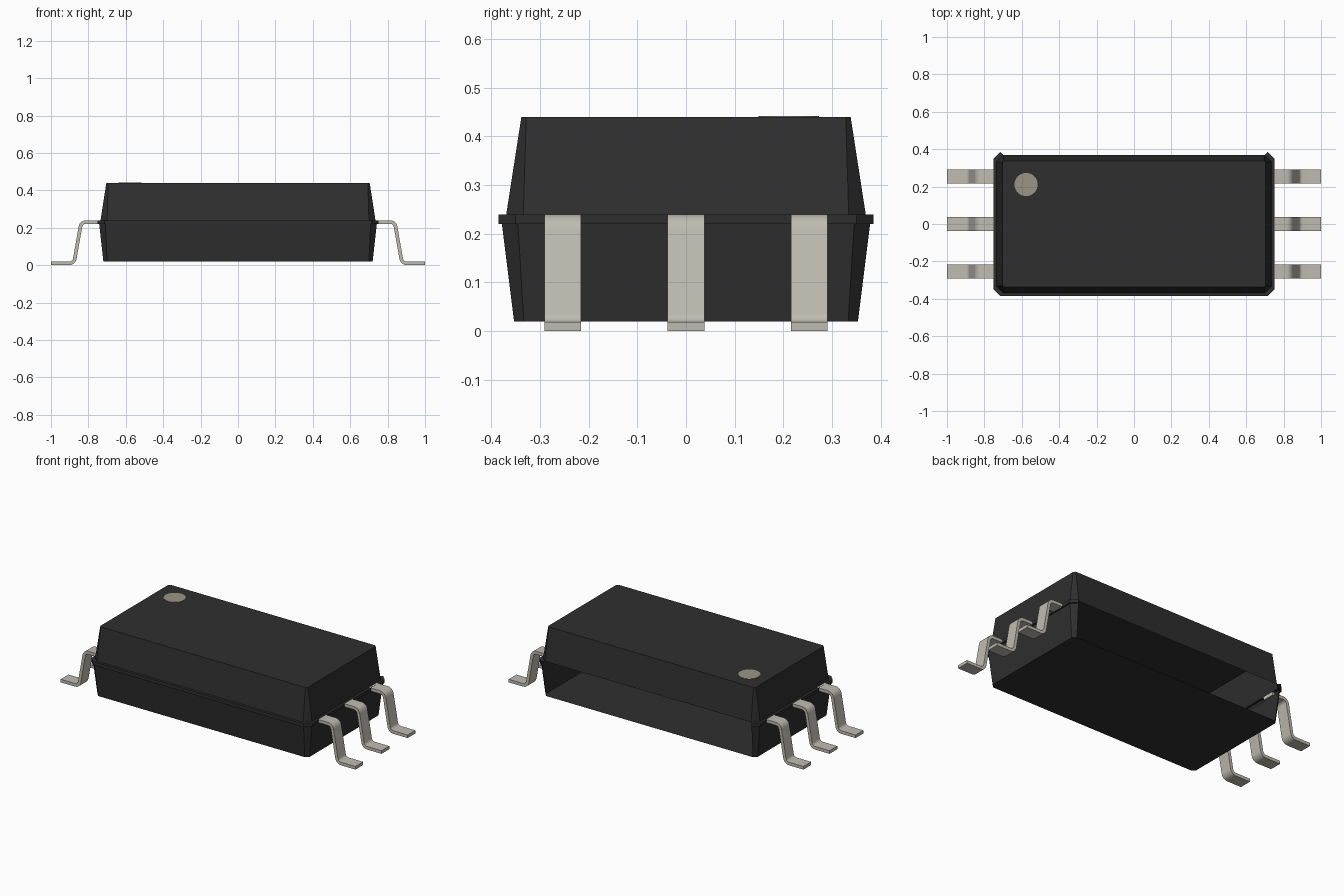
import bpy, bmesh, math
from mathutils import Vector

cube = bpy.data.objects.get("Cube")
if cube:
    bpy.data.objects.remove(cube, do_unlink=True)


def material(name, rgb):
    m = bpy.data.materials.new(name)
    m.use_nodes = True
    m.diffuse_color = (*rgb, 1)
    bsdf = m.node_tree.nodes["Principled BSDF"]
    bsdf.inputs["Base Color"].default_value = (*rgb, 1)
    bsdf.inputs["Roughness"].default_value = 0.6
    return m


BLACK = material("black plastic", (0.028, 0.028, 0.028))
METAL = material("tinned metal", (0.52, 0.50, 0.44))
MARK = material("marker grey", (0.33, 0.30, 0.24))


def add_object(name, bm, mat):
    mesh = bpy.data.meshes.new(name)
    bm.to_mesh(mesh)
    bm.free()
    ob = bpy.data.objects.new(name, mesh)
    bpy.context.collection.objects.link(ob)
    mesh.materials.append(mat)
    return ob


def ring(bm, hx, hy, c, z):
    """Rectangle with chamfered corners; the edge after vertex 3 is the back."""
    quarter = [(hx - c, -hy), (hx, c - hy), (hx, hy - c), (hx - c, hy)]
    pts = quarter + [(-x, -y) for x, y in quarter]
    return [bm.verts.new((x, y, z)) for x, y in pts]


def shell(name, sections, cap, open_back):
    """Stacked rings joined by walls, closed at one end only."""
    bm = bmesh.new()
    rings = [ring(bm, *s) for s in sections]
    for a, b in zip(rings, rings[1:]):
        for i in range(8):
            if open_back and i == 3:
                continue
            j = (i + 1) % 8
            bm.faces.new((a[i], a[j], b[j], b[i]))
    if cap == "bottom":
        bm.faces.new(rings[0][::-1])
    else:
        bm.faces.new(rings[-1])
    return add_object(name, bm, BLACK)


# Hollow body: lower half with a lip and an open back, upper half as a lid
shell("lower_body", [
    (0.72, 0.353, 0.02, 0.02),
    (0.742, 0.378, 0.033, 0.22),
    (0.75, 0.385, 0.035, 0.22),
    (0.75, 0.385, 0.035, 0.24),
    (0.735, 0.369, 0.035, 0.24),
], "bottom", True)
shell("upper_body", [
    (0.735, 0.369, 0.035, 0.24),
    (0.704, 0.338, 0.01, 0.44),
], "top", False)

# Round marker plate on the lid
bm = bmesh.new()
bmesh.ops.create_cone(bm, cap_ends=True, segments=32, radius1=0.062,
                      radius2=0.062, depth=0.003)
bmesh.ops.translate(bm, verts=bm.verts, vec=(-0.577, 0.211, 0.4405))
add_object("marker_dot", bm, MARK)


# Bent lead: straight shoulder, sloping leg and flat foot
THICK, WIDTH = 0.019, 0.075


def lead_path():
    """Centre line with rounded bends, as points and normals."""
    lean = math.radians(-80)
    radius = 0.03
    corners = [Vector((0.735, 0.2305)), Vector((0.838, 0.2305)),
               Vector((0.877, 0.0095)), Vector((1.0, 0.0095))]
    out = [(corners[0], Vector((0, 1)))]
    for k, (a0, a1, side) in enumerate([(0, lean, -1), (lean, 0, 1)], 1):
        reach = radius * math.tan(abs(a1 - a0) / 2)
        start = corners[k] - reach * Vector((math.cos(a0), math.sin(a0)))
        n0 = Vector((-math.sin(a0), math.cos(a0)))
        centre = start + side * radius * n0
        for s in range(7):
            a = a0 + (a1 - a0) * s / 6
            n = Vector((-math.sin(a), math.cos(a)))
            out.append((centre - side * radius * n, n))
    out.append((corners[-1], Vector((0, 1))))
    return out


def lead(name, side, y):
    path = lead_path()
    outline = [p + n * THICK / 2 for p, n in path]
    outline += [p - n * THICK / 2 for p, n in reversed(path)]
    bm = bmesh.new()
    a = [bm.verts.new((side * p.x, y - WIDTH / 2, p.y)) for p in outline]
    b = [bm.verts.new((side * p.x, y + WIDTH / 2, p.y)) for p in outline]
    n, half = len(a), len(path)
    for i in range(n):
        j = (i + 1) % n
        bm.faces.new((a[i], a[j], b[j], b[i]))
    # side faces as a strip of quads
    for i in range(half - 1):
        for v in (a, b):
            bm.faces.new((v[i], v[i + 1], v[n - 2 - i], v[n - 1 - i]))
    bmesh.ops.recalc_face_normals(bm, faces=bm.faces)
    ob = add_object(name, bm, METAL)
    bpy.ops.object.select_all(action="DESELECT")
    ob.select_set(True)
    bpy.context.view_layer.objects.active = ob
    bpy.ops.object.shade_smooth_by_angle(angle=math.radians(35))


for side, label in ((1, "left"), (-1, "right")):
    for y, place in ((-0.253, "front"), (0, "middle"), (0.253, "back")):
        lead(f"{label}_{place}_lead", side, y)
